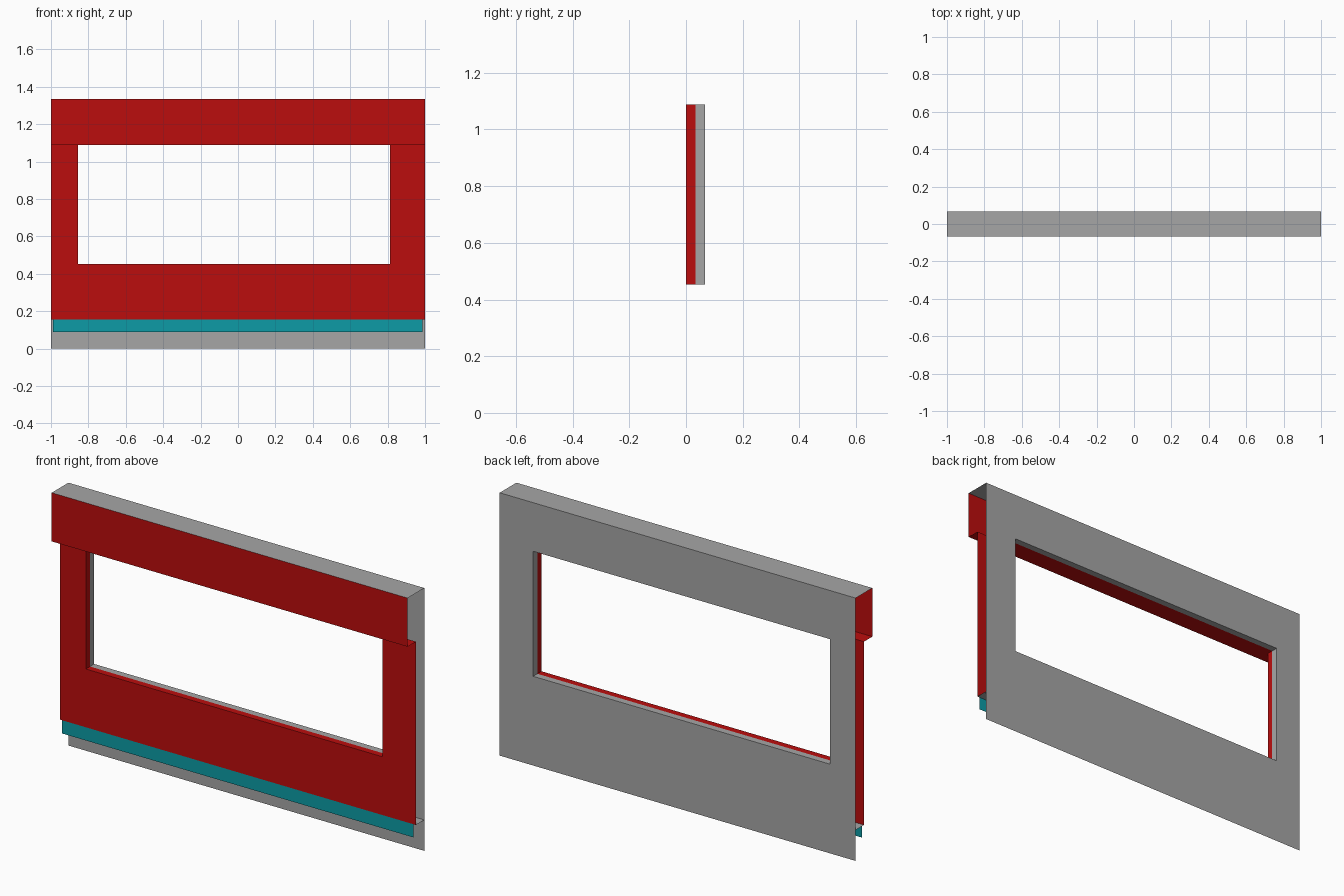
import bpy

cube = bpy.data.objects.get("Cube")
if cube:
    bpy.data.objects.remove(cube, do_unlink=True)


def material(name, rgb):
    mat = bpy.data.materials.new(name)
    mat.use_nodes = True
    color = (*rgb, 1)
    mat.diffuse_color = color
    mat.node_tree.nodes["Principled BSDF"].inputs["Base Color"].default_value = color
    return mat


red = material("red cladding", (0.5, 0.004, 0.004))
grey = material("grey wall", (0.38, 0.38, 0.38))
teal = material("teal trim", (0.004, 0.33, 0.38))

# Shared depths (y), heights (z) and opening bounds
FRONT, FACE, MID, BACK = -0.067, 0.0, 0.033, 0.067
TOP, HEAD, SILL, SKIRT, TRIM = 1.335, 1.088, 0.453, 0.157, 0.09
LEFT, RIGHT = -0.855, 0.812


def build(name, verts, faces, mat):
    mesh = bpy.data.meshes.new(name)
    mesh.from_pydata(verts, [], faces)
    mesh.materials.append(mat)
    obj = bpy.data.objects.new(name, mesh)
    bpy.context.collection.objects.link(obj)
    return obj


def loop(x0, x1, z0, z1, y):
    return [(x0, y, z0), (x1, y, z0), (x1, y, z1), (x0, y, z1)]


def upright(name, x0, x1, z0, z1, y, mat):
    return build(name, loop(x0, x1, z0, z1, y), [(0, 1, 2, 3)], mat)


def level(name, y0, y1, z, mat, up):
    verts = [(-1, y0, z), (1, y0, z), (1, y1, z), (-1, y1, z)]
    return build(name, verts, [(0, 1, 2, 3) if up else (3, 2, 1, 0)], mat)


def framed_panel(name, z0, z1, y_face, y_inner, mat, flip):
    """Sheet with a rectangular opening and a reveal running to y_inner."""
    verts = (loop(-1, 1, z0, z1, y_face) + loop(LEFT, RIGHT, SILL, HEAD, y_face)
             + loop(LEFT, RIGHT, SILL, HEAD, y_inner))
    faces = []
    for i in range(4):
        j = (i + 1) % 4
        faces += [(i, j, j + 4, i + 4), (i + 4, j + 4, j + 8, i + 8)]
    if flip:
        faces = [f[::-1] for f in faces]
    return build(name, verts, faces, mat)


# Main sheets, open at both ends
framed_panel("back_wall", 0, TOP, BACK, MID, grey, True)
framed_panel("front_cladding", SKIRT, HEAD, FACE, MID, red, False)

# Projecting header above the opening
upright("header_fascia", -1, 1, HEAD, TOP, FRONT, red)
level("header_soffit", FRONT, FACE, HEAD, red, False)
level("top_cap", FRONT, BACK, TOP, grey, True)

# Underside of the cladding and the trim strip below it
level("cladding_underside", FACE, BACK, SKIRT, grey, False)
upright("trim_strip", -0.99, 0.987, TRIM, SKIRT, FACE, teal)
